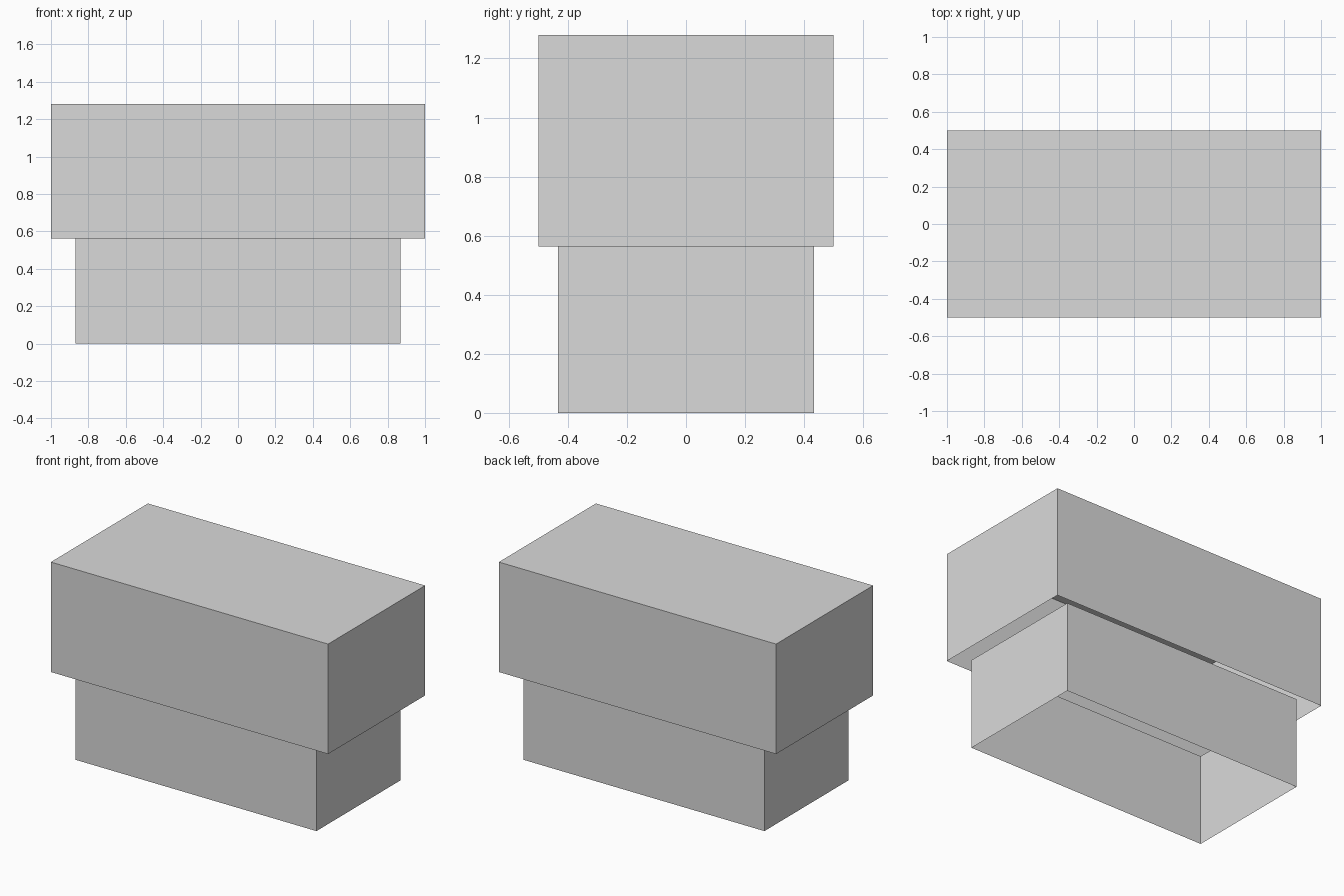
import bpy
import bmesh

if "Cube" in bpy.data.objects:
    bpy.data.objects.remove(bpy.data.objects["Cube"])

grey = bpy.data.materials.new("light grey")
grey.diffuse_color = (0.7, 0.7, 0.7, 1.0)
grey.use_nodes = True
grey.node_tree.nodes["Principled BSDF"].inputs["Base Color"].default_value = grey.diffuse_color


def open_box(name, half_x, half_y, z0, z1, has_top):
    """Thin-walled box, always open below, optionally closed on top."""
    bm = bmesh.new()
    bmesh.ops.create_cube(bm, size=2)
    for v in bm.verts:
        v.co = (v.co.x * half_x, v.co.y * half_y, z1 if v.co.z > 0 else z0)
    bm.normal_update()
    removed = [f for f in bm.faces
               if f.normal.z < -0.5 or (f.normal.z > 0.5 and not has_top)]
    bmesh.ops.delete(bm, geom=removed, context='FACES')
    mesh = bpy.data.meshes.new(name)
    bm.to_mesh(mesh)
    bm.free()
    mesh.materials.append(grey)
    obj = bpy.data.objects.new(name, mesh)
    bpy.context.collection.objects.link(obj)
    return obj


# Lower sleeve, open at both ends and reaching slightly into the cover
open_box("base_sleeve", 0.869, 0.433, 0.0, 0.588, False)

# Wider upper cover, closed on top and open underneath
open_box("top_cover", 1.0, 0.5, 0.563, 1.28, True)
